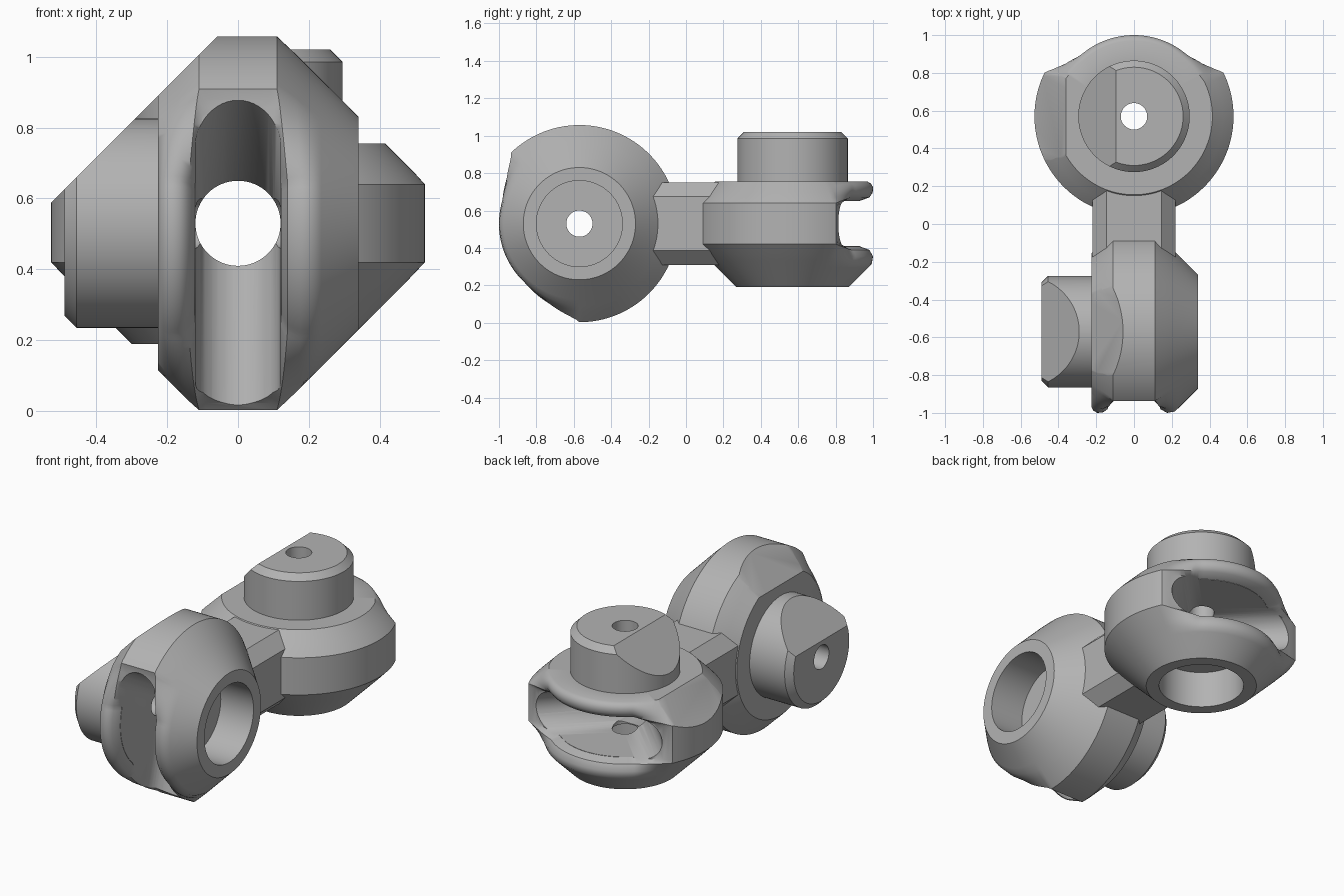
import bpy, bmesh
from math import cos, sin, radians, pi
from mathutils import Matrix, Vector

cube = bpy.data.objects.get("Cube")
if cube:
    bpy.data.objects.remove(cube, do_unlink=True)

grey = bpy.data.materials.new("plain grey")
grey.use_nodes = True
colour = (0.45, 0.45, 0.45, 1)
grey.diffuse_color = colour
for node in grey.node_tree.nodes:
    if node.type == 'BSDF_PRINCIPLED':
        node.inputs["Base Color"].default_value = colour

MID = 0.53      # height of the joint centres
REACH = 0.57    # distance of each joint centre from the middle
BORE = 0.12     # cable bore radius


def finish(bm, name):
    bmesh.ops.recalc_face_normals(bm, faces=bm.faces)
    mesh = bpy.data.meshes.new(name)
    bm.to_mesh(mesh)
    bm.free()
    mesh.materials.append(grey)
    ob = bpy.data.objects.new(name, mesh)
    bpy.context.collection.objects.link(ob)
    return ob


def rod(name, start, end, radius):
    bm = bmesh.new()
    start, end = Vector(start), Vector(end)
    along = end - start
    turn = along.to_track_quat('Z', 'Y').to_matrix().to_4x4()
    place = Matrix.Translation((start + end) / 2) @ turn
    bmesh.ops.create_cone(bm, cap_ends=True, segments=64, radius1=radius,
                          radius2=radius, depth=along.length, matrix=place)
    return finish(bm, name)


def outward(angle, r):
    return Vector((0, -r * cos(radians(angle)), r * sin(radians(angle))))


def slot_cutter(low, high):
    # fan swept by the bore as the joint swings: two half rods and a wedge
    bm = bmesh.new()
    ends = []
    steps = 24
    for angle, side in ((low, -90), (high, 90)):
        half = [Vector((BORE * cos(pi * i / steps), 0, 0))
                + outward(angle + side, BORE * sin(pi * i / steps))
                for i in range(steps + 1)]
        inner = [bm.verts.new(p) for p in half]
        outer = [bm.verts.new(p + outward(angle, 1.5)) for p in half]
        for i in range(steps):
            bm.faces.new((inner[i], inner[i + 1], outer[i + 1], outer[i]))
        bm.faces.new(inner)
        bm.faces.new(outer)
        ends.append((inner, outer))
    (inner, far_low), (_, far_high) = ends
    bm.faces.new((far_low[0], far_low[-1], far_high[-1], far_high[0]))
    for i in (0, -1):
        bm.faces.new((inner[i], far_low[i], far_high[i]))
    bmesh.ops.remove_doubles(bm, verts=bm.verts, dist=0.0001)
    return finish(bm, "slot_cutter")


def cut(ob, tool, operation='DIFFERENCE'):
    tool.hide_render = True
    mod = ob.modifiers.new("cut", 'BOOLEAN')
    mod.operation = operation
    mod.solver = 'EXACT'
    mod.object = tool
    bpy.context.view_layer.objects.active = ob
    bpy.ops.object.modifier_apply(modifier=mod.name)
    bpy.data.objects.remove(tool, do_unlink=True)


def trim(ob):
    # two parallel 45 degree flats
    bm = bmesh.new()
    bmesh.ops.create_cube(bm, size=1)
    size = Matrix.Diagonal((1.225 / 2 ** 0.5, 4, 4, 1))
    bm.transform(Matrix.Translation((0.0275, 0, MID)) @ Matrix.Rotation(pi / 4, 4, 'Y') @ size)
    cut(ob, finish(bm, "trim_block"), 'INTERSECT')


def shade(ob):
    bpy.ops.object.select_all(action='DESELECT')
    ob.select_set(True)
    bpy.context.view_layer.objects.active = ob
    bpy.ops.object.shade_smooth_by_angle(angle=radians(40))


# Hub sections (along axis, radius): plain rim, grooved rim, and knob
PLAIN = [(.34, .3), (.235, .405), (.2, .44), (.165, .475), (.11, .527), (.09, .527),
         (-.09, .527), (-.11, .527), (-.14, .5), (-.17, .47), (-.195, .445), (-.225, .415)]
GROOVED = [(.34, .3), (.235, .405), (.215, .423), (.175, .43), (.14, .41), (.122, .36),
           (-.122, .36), (-.14, .41), (-.165, .428), (-.195, .43), (-.215, .418), (-.225, .4)]
KNOB = [(-.225, .295), (-.455, .295), (-.49, .26)]


def ramp(angle, start, full):
    t = (angle - start) / (full - start)
    return max(0.0, min(1.0, t)) ** 0.7


def hub(name, slot, rim_low, rim_high, place):
    bm = bmesh.new()
    rings = []
    steps = 180
    for i in range(steps):
        angle = -180 + 360 * i / steps
        t = min(ramp(angle, *rim_low), ramp(angle, *rim_high))
        section = [(a + (c - a) * t, r + (s - r) * t)
                   for (a, r), (c, s) in zip(PLAIN, GROOVED)] + KNOB
        rings.append([bm.verts.new(Vector((a, 0, 0)) + outward(angle, r))
                      for a, r in section])
    for i in range(steps):
        here, after = rings[i - 1], rings[i]
        for j in range(len(here) - 1):
            bm.faces.new((here[j], here[j + 1], after[j + 1], after[j]))
    bm.faces.new([ring[0] for ring in rings])
    bm.faces.new([ring[-1] for ring in rings])
    ob = finish(bm, name)
    cut(ob, slot_cutter(*slot))
    cut(ob, rod("bore_cutter", (0, -0.02, 0), (0, 1, 0), BORE))
    cut(ob, rod("socket_cutter", (0.125, 0, 0), (0.6, 0, 0), 0.23))
    cut(ob, rod("pin_hole_cutter", (-0.7, 0, 0), (0.3, 0, 0), 0.07))
    ob.data.transform(place)
    trim(ob)
    shade(ob)


# Front hub lies across the model; back hub is the same part half turned
front_place = Matrix.Translation((0, -REACH, MID))
half_turn = Matrix(((0, 0, -1, 0), (0, -1, 0, 0), (-1, 0, 0, 0), (0, 0, 0, 1)))
back_place = Matrix.Translation((0, REACH, MID)) @ half_turn
hub("front_hub", (-75, 30), (-90, -47), (46, 16), front_place)
hub("back_hub", (-45, 45), (-63, -41), (63, 41), back_place)

# Connector: square bar with chamfered long edges and a through bore
bm = bmesh.new()
half, flat, end = 0.22, 0.145, 0.2
corners = [(flat, half), (half, flat), (half, -flat), (flat, -half),
           (-flat, -half), (-half, -flat), (-half, flat), (-flat, half)]
base = bm.faces.new([bm.verts.new((x, -end, MID + z)) for x, z in corners])
extruded = bmesh.ops.extrude_face_region(bm, geom=[base], use_keep_orig=True)
moved = [g for g in extruded["geom"] if isinstance(g, bmesh.types.BMVert)]
bmesh.ops.translate(bm, verts=moved, vec=(0, 2 * end, 0))
connector = finish(bm, "connector")
cut(connector, rod("bore_cutter", (0, -1, MID), (0, 1, MID), BORE))
shade(connector)
